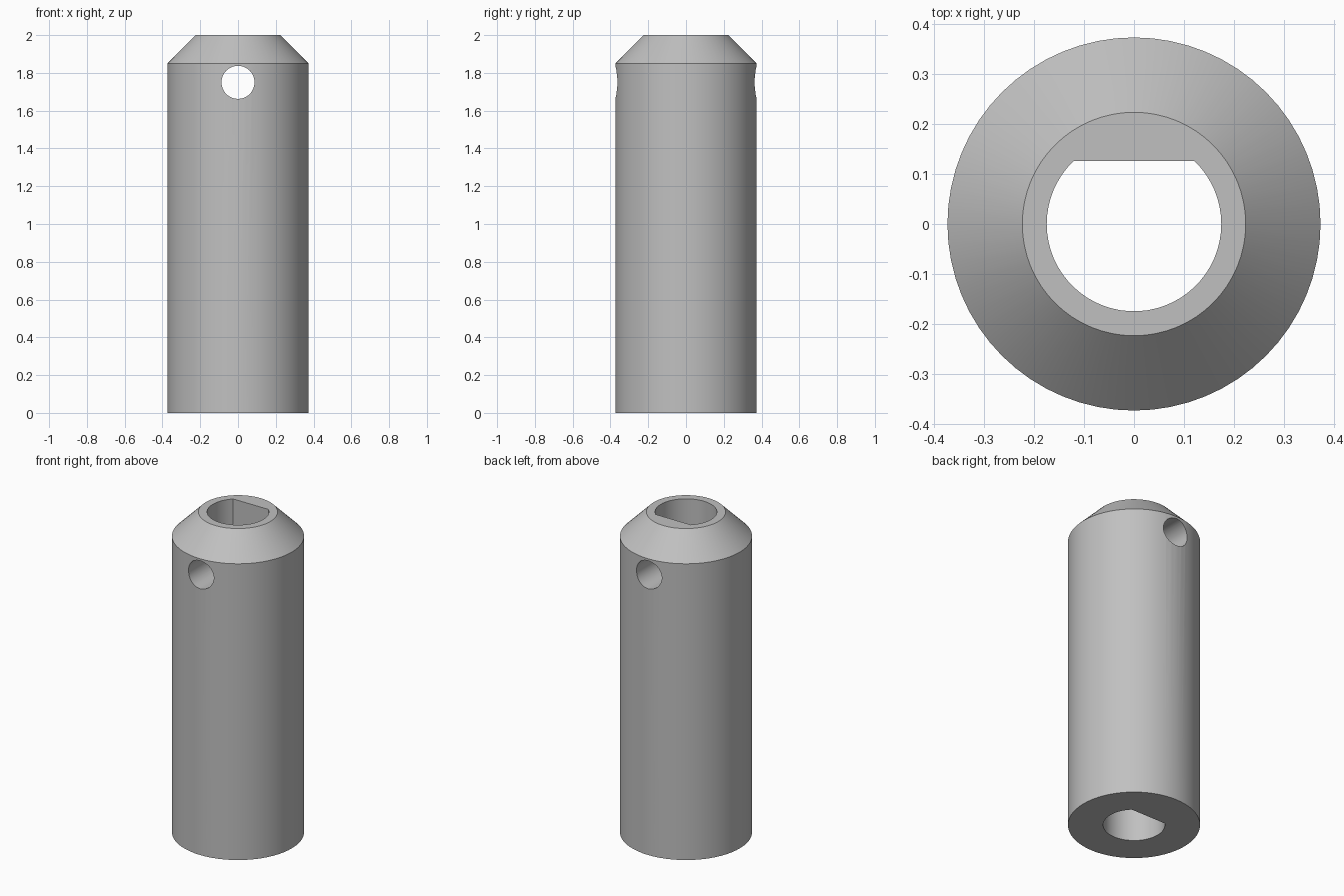
import bpy, bmesh
from math import asin, cos, sin, pi, radians
from mathutils import Matrix

old = bpy.data.objects.get("Cube")
if old:
    bpy.data.objects.remove(old, do_unlink=True)

HEIGHT, SHOULDER = 2.0, 1.85
OUTER_R, TOP_R = 0.374, 0.224
BORE_R, FLAT_Y = 0.175, 0.126
PIN_R, PIN_Z = 0.0875, 1.75
SIDES = 64

grey = bpy.data.materials.new("plain grey")
grey.use_nodes = True
colour = (0.53, 0.53, 0.53, 1)
grey.diffuse_color = colour
grey.node_tree.nodes["Principled BSDF"].inputs["Base Color"].default_value = colour


def circle(radius, start=0, end=2 * pi, count=SIDES, closed=True):
    step = (end - start) / (count if closed else count - 1)
    return [(radius * cos(start + i * step), radius * sin(start + i * step))
            for i in range(count)]


def loft(name, sections, matrix=Matrix()):
    """Solid skinned through (outline, height) sections, capped at both ends."""
    bm = bmesh.new()
    rings = [[bm.verts.new((x, y, z)) for x, y in outline] for outline, z in sections]
    for low, high in zip(rings, rings[1:]):
        for i in range(len(low)):
            j = (i + 1) % len(low)
            bm.faces.new((low[i], low[j], high[j], high[i]))
    bm.faces.new(rings[0][::-1])
    bm.faces.new(rings[-1])
    bm.transform(matrix)
    bmesh.ops.recalc_face_normals(bm, faces=bm.faces)
    mesh = bpy.data.meshes.new(name)
    bm.to_mesh(mesh)
    bm.free()
    mesh.materials.append(grey)
    obj = bpy.data.objects.new(name, mesh)
    bpy.context.collection.objects.link(obj)
    return obj


# Cylinder with a chamfered top
sleeve = loft("sleeve", [(circle(OUTER_R), 0), (circle(OUTER_R), SHOULDER),
                         (circle(TOP_R), HEIGHT)])

# D-shaped bore, its flat towards the back
a = asin(FLAT_Y / BORE_R)
d_outline = circle(BORE_R, pi - a, 2 * pi + a, 48, closed=False)
bore = loft("bore_cutter", [(d_outline, -0.1), (d_outline, HEIGHT + 0.1)])

# Round pin hole from front to back
pin = loft("pin_hole_cutter", [(circle(PIN_R, count=48), -0.6), (circle(PIN_R, count=48), 0.6)],
           Matrix.Translation((0, 0, PIN_Z)) @ Matrix.Rotation(radians(90), 4, "X"))

bpy.ops.object.select_all(action="DESELECT")
sleeve.select_set(True)
bpy.context.view_layer.objects.active = sleeve
for cutter in (bore, pin):
    cutter.hide_render = True
    mod = sleeve.modifiers.new(cutter.name, "BOOLEAN")
    mod.operation, mod.solver, mod.object = "DIFFERENCE", "EXACT", cutter
    bpy.ops.object.modifier_apply(modifier=mod.name)
    bpy.data.objects.remove(cutter, do_unlink=True)

bpy.ops.object.shade_smooth_by_angle(angle=radians(30))
